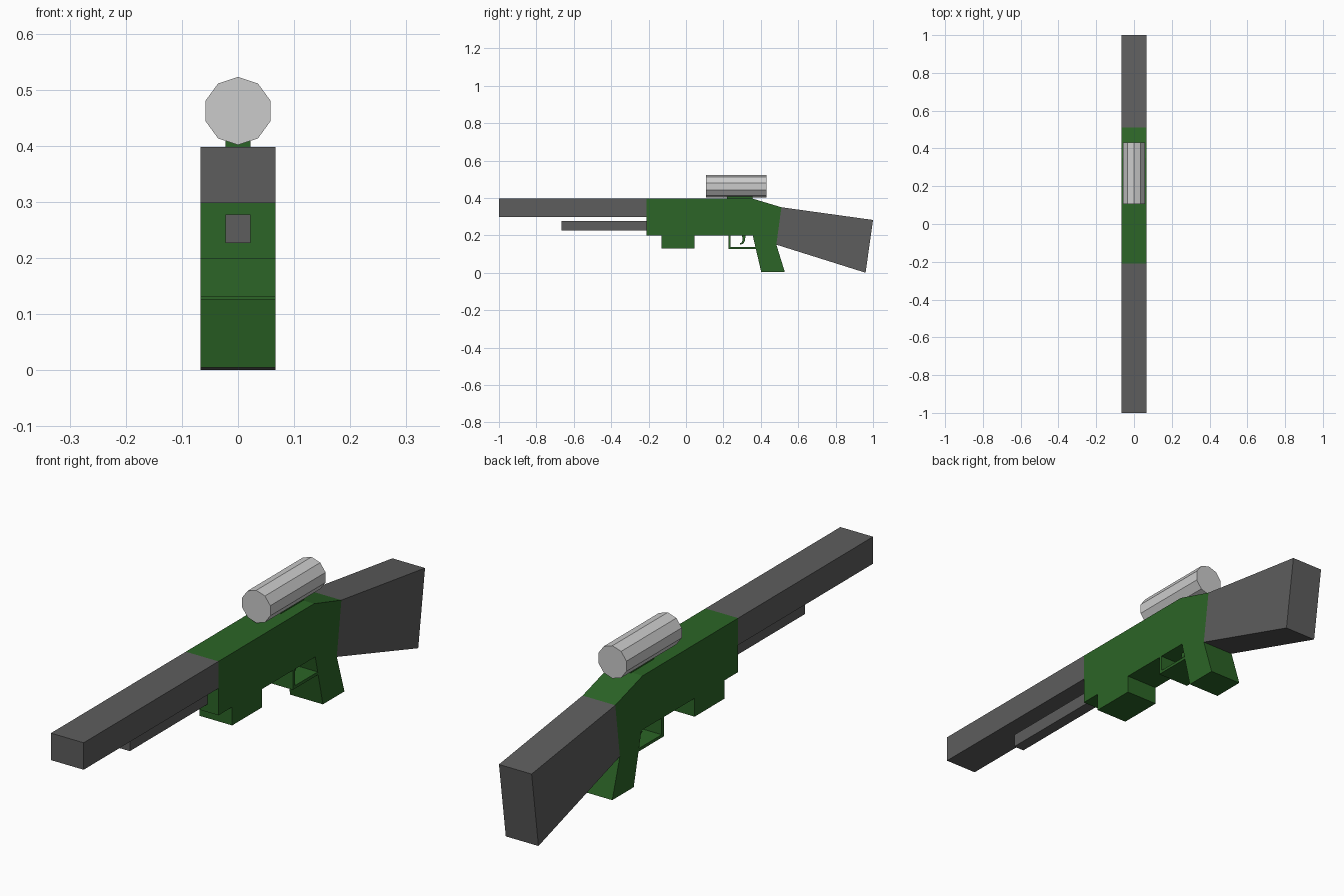
import bpy, bmesh, math
from mathutils import Matrix

if "Cube" in bpy.data.objects:
    bpy.data.objects.remove(bpy.data.objects["Cube"])


def material(name, rgb):
    m = bpy.data.materials.new(name)
    m.diffuse_color = (*rgb, 1)
    m.use_nodes = True
    m.node_tree.nodes["Principled BSDF"].inputs["Base Color"].default_value = m.diffuse_color
    return m


GREEN = material("green", (0.025, 0.13, 0.02))
DARK = material("dark_grey", (0.11, 0.11, 0.11))
LIGHT = material("light_grey", (0.6, 0.6, 0.6))
HALF = 0.067   # half width of the main parts
SLIM = 0.022   # half width of the thin parts


def finish(name, bm, mat):
    bmesh.ops.recalc_face_normals(bm, faces=bm.faces)
    mesh = bpy.data.meshes.new(name)
    bm.to_mesh(mesh)
    bm.free()
    mesh.materials.append(mat)
    ob = bpy.data.objects.new(name, mesh)
    bpy.context.collection.objects.link(ob)
    return ob


def slab(name, profile, half, mat):
    """Side profile (y, z) extruded across x."""
    bm = bmesh.new()
    face = bm.faces.new([bm.verts.new((-half, y, z)) for y, z in profile])
    ext = bmesh.ops.extrude_face_region(bm, geom=[face])
    verts = [g for g in ext["geom"] if isinstance(g, bmesh.types.BMVert)]
    bmesh.ops.translate(bm, verts=verts, vec=(2 * half, 0, 0))
    return finish(name, bm, mat)


def box(name, y0, y1, z0, z1, half, mat):
    return slab(name, [(y0, z0), (y1, z0), (y1, z1), (y0, z1)], half, mat)


# Barrel and the thin tube below it
box("barrel", -1.0, -0.21, 0.298, 0.398, HALF, DARK)
box("under_tube", -0.665, -0.21, 0.227, 0.277, SLIM, DARK)

# Receiver with magazine block and grip
slab("receiver", [
    (-0.21, 0.398), (0.35, 0.398), (0.51, 0.35), (0.483, 0.15),
    (0.528, 0.005), (0.402, 0.005), (0.357, 0.198), (0.045, 0.198),
    (0.045, 0.13), (-0.13, 0.13), (-0.13, 0.198), (-0.21, 0.198),
], HALF, GREEN)

# Trigger guard and curved trigger
slab("trigger_guard", [
    (0.226, 0.198), (0.226, 0.126), (0.374, 0.126), (0.371, 0.137),
    (0.238, 0.137), (0.238, 0.198),
], HALF, GREEN)
slab("trigger", [
    (0.300, 0.198), (0.303, 0.175), (0.298, 0.162), (0.287, 0.157),
    (0.289, 0.150), (0.305, 0.154), (0.315, 0.170), (0.318, 0.198),
], SLIM, GREEN)

# Stock
slab("stock", [(0.51, 0.35), (1.0, 0.282), (0.96, 0.0), (0.483, 0.15)], HALF, DARK)

# Ten-sided scope on its mount
box("scope_mount", 0.22, 0.355, 0.398, 0.42, SLIM, GREEN)
bm = bmesh.new()
bmesh.ops.create_cone(bm, cap_ends=True, segments=10, radius1=0.0605, radius2=0.0605,
                      depth=0.324,
                      matrix=Matrix.Translation((0, 0.269, 0.462))
                      @ Matrix.Rotation(math.pi / 2, 4, "X"))
finish("scope", bm, LIGHT)
